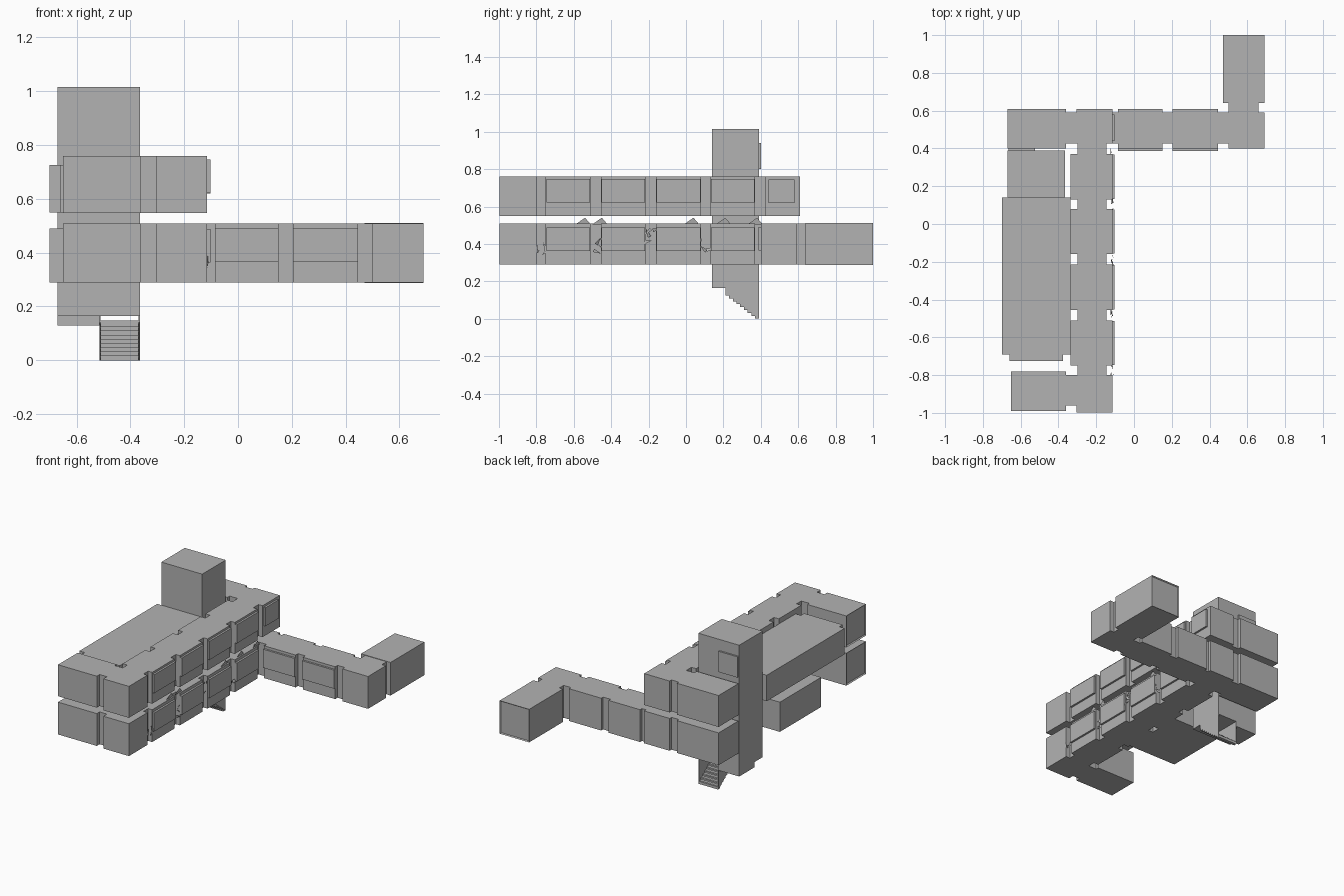
import bpy, bmesh, math, random
from mathutils import Vector

if "Cube" in bpy.data.objects:
    bpy.data.objects.remove(bpy.data.objects["Cube"])

random.seed(4)
grey = bpy.data.materials.new("plain_grey")
grey.diffuse_color = (0.45, 0.45, 0.45, 1)
grey.use_nodes = True
grey.node_tree.nodes["Principled BSDF"].inputs["Base Color"].default_value = grey.diffuse_color


def finish(name, bm):
    bmesh.ops.recalc_face_normals(bm, faces=bm.faces)
    me = bpy.data.meshes.new(name)
    bm.to_mesh(me)
    bm.free()
    me.materials.append(grey)
    ob = bpy.data.objects.new(name, me)
    bpy.context.collection.objects.link(ob)
    return ob


def add_box(bm, x0, x1, y0, y1, z0, z1):
    vs = bmesh.ops.create_cube(bm, size=1)["verts"]
    for v in vs:
        v.co = Vector(((x0 + x1) / 2 + v.co.x * (x1 - x0),
                       (y0 + y1) / 2 + v.co.y * (y1 - y0),
                       (z0 + z1) / 2 + v.co.z * (z1 - z0)))
    return vs


def boxes(name, items, recess=None):
    """Several boxes in one object; recess = direction of an inset end face."""
    bm = bmesh.new()
    for it in items:
        add_box(bm, *it)
    if recess:
        d = Vector(recess)
        bm.normal_update()
        f = max(bm.faces, key=lambda f: f.calc_center_median().dot(d) + f.normal.dot(d))
        bmesh.ops.inset_region(bm, faces=[f], thickness=0.008, depth=-0.008)
    return finish(name, bm)


def prism_x(name, profile, x0, x1):
    """Extrude a y-z profile along x."""
    bm = bmesh.new()
    f = bm.faces.new([bm.verts.new((x0, y, z)) for y, z in profile])
    ext = bmesh.ops.extrude_face_region(bm, geom=[f])["geom"]
    bmesh.ops.translate(bm, vec=(x1 - x0, 0, 0),
                        verts=[g for g in ext if isinstance(g, bmesh.types.BMVert)])
    return finish(name, bm)


XL, XR = -0.335, -0.115           # long corridor sides
BAYS = [(-0.75, -0.51), (-0.455, -0.215), (-0.16, 0.08), (0.13, 0.37)]
LINKS = [(-0.80, -0.75), (-0.51, -0.455), (-0.215, -0.16), (0.08, 0.13), (0.37, 0.425)]
WING = [(-0.085, 0.15), (0.205, 0.445)]

for level, z0, z1 in (("lower", 0.29, 0.508), ("upper", 0.548, 0.76)):
    wz0, wz1 = z0 + 0.073, z0 + 0.198
    # long corridor rooms with narrow links
    boxes(level + "_corridor_rooms", [(XL, XR, a, b, z0, z1) for a, b in BAYS])
    boxes(level + "_corridor_links", [(-0.30, -0.145, a, b, z0, z1) for a, b in LINKS])
    # projecting windows on the east side
    boxes(level + "_corridor_windows",
          [(XR, -0.102, a + 0.003, b - 0.003, wz0, wz1) for a, b in BAYS])
    # front wing
    boxes(level + "_front_room", [(-0.65, -0.36, -0.99, -0.78, z0, z1)], recess=(-1, 0, 0))
    boxes(level + "_front_link", [(-0.36, -0.305, -0.96, -0.80, z0, z1)])
    boxes(level + "_front_corner", [(-0.305, XR, -0.998, -0.80, z0, z1)])
    # back wing
    boxes(level + "_back_room", [(-0.67, -0.36, 0.40, 0.61, z0, z1)])
    boxes(level + "_back_link", [(-0.36, -0.305, 0.425, 0.59, z0, z1)])
    boxes(level + "_back_corner", [(-0.305, XR, 0.425, 0.61, z0, z1)])

# lower east wing
z0, z1 = 0.29, 0.508
boxes("east_wing_rooms", [(a, b, 0.40, 0.61, z0, z1) for a, b in WING])
boxes("east_wing_windows", [(a, b, 0.387, 0.40, 0.365, 0.49) for a, b in WING])
boxes("east_wing_links", [(a, b, 0.425, 0.59, z0, z1)
                          for a, b in ((XR, -0.085), (0.15, 0.205), (0.445, 0.50))])
boxes("east_corner_room", [(0.50, 0.69, 0.40, 0.59, z0, z1)])
boxes("east_end_link", [(0.50, 0.66, 0.59, 0.64, z0, z1)])
boxes("east_end_room", [(0.47, 0.69, 0.64, 1.0, 0.288, 0.511)], recess=(0, 1, 0))
# doorway stub on the upper east end
boxes("upper_east_stub", [(XR, -0.102, 0.44, 0.58, 0.62, 0.745)])

# halls on the west side
boxes("upper_hall", [(-0.70, -0.335, -0.69, 0.14, 0.55, 0.725)])
boxes("upper_hall_front_step", [(-0.66, -0.375, -0.725, -0.69, 0.55, 0.725)])
boxes("lower_hall", [(-0.70, -0.335, -0.44, 0.0, 0.29, 0.49)])

# stair tower with roof door
boxes("stair_tower", [(-0.67, -0.365, 0.14, 0.39, 0.165, 1.015)])
boxes("roof_door", [(-0.665, -0.525, 0.39, 0.402, 0.80, 0.94)])

# bottom stair flight: sloped soffit, side walls, steps, landing
prism_x("stair_soffit", [(0.21, 0.14), (0.39, 0.0), (0.39, 0.008), (0.21, 0.148)],
        -0.515, -0.365)
for side, x in (("west", -0.515), ("east", -0.369)):
    prism_x("stair_wall_" + side, [(0.21, 0.165), (0.21, 0.14), (0.39, 0.0), (0.39, 0.165)],
            x, x + 0.004)
N = 9
boxes("stair_steps", [(-0.511, -0.369, 0.21 + i * 0.02, 0.23 + i * 0.02,
                       0.124 - i * 0.0155, 0.142 - i * 0.0155) for i in range(N)])
boxes("stair_landing", [(-0.67, -0.515, 0.225, 0.39, 0.13, 0.165)])

# broken shards at the lower windows
bm = bmesh.new()
for a, b in LINKS[:4]:
    for k in range(5):
        y = random.uniform(a - 0.015, b + 0.015)
        z = random.uniform(0.35, 0.48)
        ang = random.uniform(0, 6.28)
        vs = [bm.verts.new((random.uniform(-0.125, -0.108),
                            y + r * math.cos(ang + t), z + r * math.sin(ang + t)))
              for t, r in ((0, 0.035), (2.4, 0.014), (3.9, 0.014))]
        bm.faces.new(vs)
for y, s in ((-0.55, 1), (-0.46, 1), (0.03, 1), (0.2, 1), (0.37, 1)):
    bm.faces.new([bm.verts.new((-0.125, y - 0.04, 0.505)),
                  bm.verts.new((-0.125, y + 0.04, 0.505)),
                  bm.verts.new((-0.12, y + 0.01, 0.54))])
finish("broken_shards", bm)
